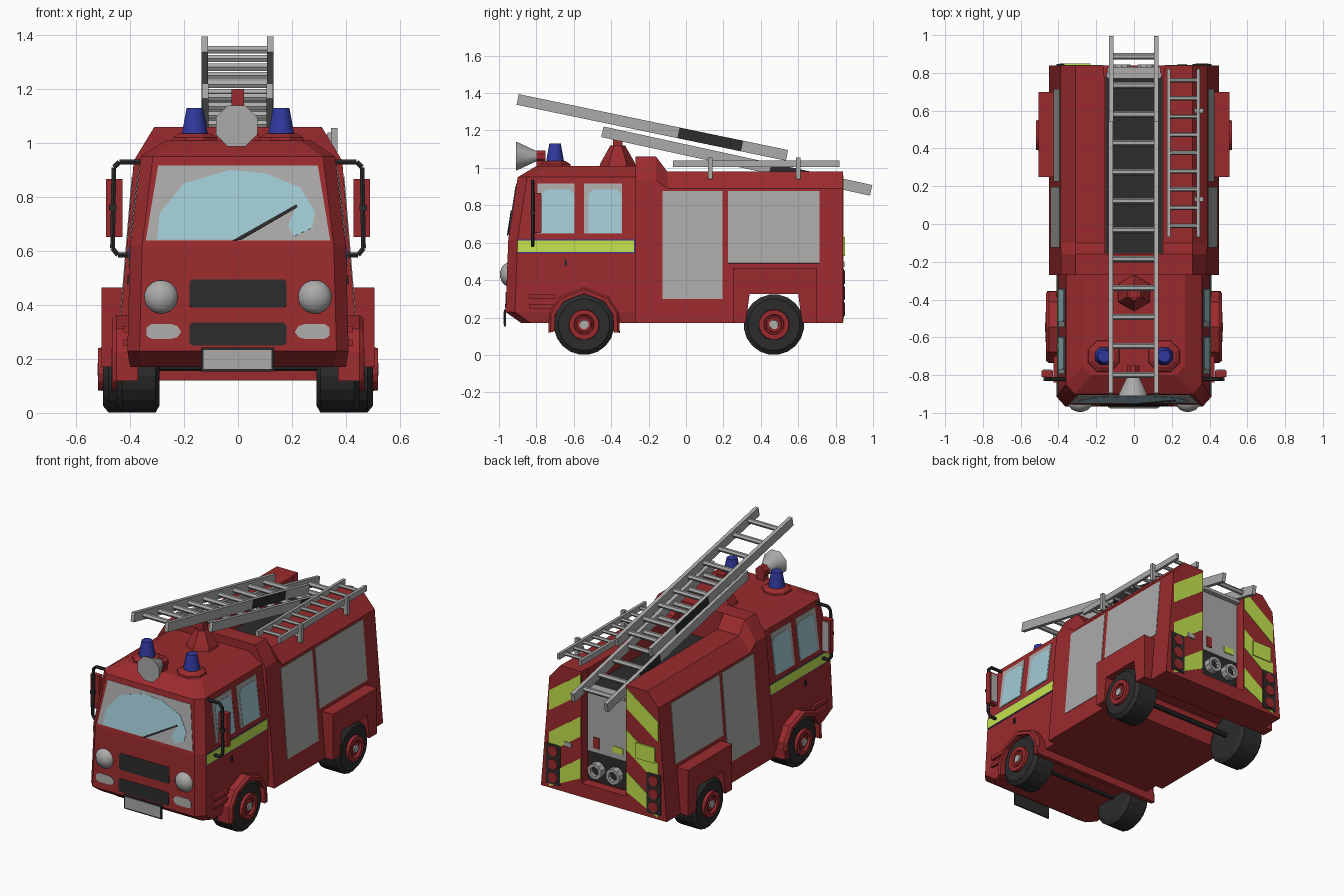
import bpy, bmesh, math
from mathutils import Vector

if "Cube" in bpy.data.objects:
    bpy.data.objects.remove(bpy.data.objects["Cube"])

def material(name, rgb):
    m = bpy.data.materials.new(name)
    m.diffuse_color = (*rgb, 1)
    m.use_nodes = True
    m.node_tree.nodes["Principled BSDF"].inputs["Base Color"].default_value = m.diffuse_color
    return m

RED = material("red paint", (.33, .024, .027))
GREY = material("light grey metal", (.41, .405, .40))
BLACK = material("black rubber", (.025, .025, .025))
GLASS = material("pale blue glass", (.36, .60, .67))
LIME = material("lime yellow", (.55, .77, .075))
BLUE = material("deep blue", (.03, .04, .34))

def finish(name, bm, mat, smooth=False):
    bmesh.ops.recalc_face_normals(bm, faces=bm.faces)
    me = bpy.data.meshes.new(name)
    bm.to_mesh(me)
    bm.free()
    me.materials.append(mat)
    ob = bpy.data.objects.new(name, me)
    bpy.context.collection.objects.link(ob)
    if smooth:
        for p in me.polygons:
            p.use_smooth = True
        me.set_sharp_from_angle(angle=math.radians(48))
    return ob

def loft(name, rings, mat, smooth=False):
    bm = bmesh.new()
    vs = [[bm.verts.new(p) for p in r] for r in rings]
    n = len(vs[0])
    for a, b in zip(vs, vs[1:]):
        for i in range(n):
            bm.faces.new((a[i], a[(i+1) % n], b[(i+1) % n], b[i]))
    bm.faces.new(vs[0])
    bm.faces.new(vs[-1])
    return finish(name, bm, mat, smooth)

def box(name, x, y, z, mat):
    return loft(name, [[(x[0], y[0], k), (x[1], y[0], k), (x[1], y[1], k), (x[0], y[1], k)] for k in z], mat)

def lathe(name, axis, c, profile, mat, n=16, smooth=False):
    """profile: (distance along axis, radius) pairs"""
    rings = []
    for d, r in profile:
        ring = []
        for i in range(n):
            a = 2*math.pi*(i+.5)/n
            u, v = r*math.cos(a), r*math.sin(a)
            ring.append(Vector(c) + Vector({'X': (d, u, v), 'Y': (u, d, v), 'Z': (u, v, d)}[axis]))
        rings.append(ring)
    return loft(name, rings, mat, smooth)

def rod(name, a, b, r, mat, n=8):
    a, b = Vector(a), Vector(b)
    q = (b-a).to_track_quat('Z', 'Y')
    circ = [q @ Vector((r*math.cos(2*math.pi*i/n), r*math.sin(2*math.pi*i/n), 0)) for i in range(n)]
    return loft(name, [[p+c for c in circ] for p in (a, b)], mat)

def plate(name, pts, mat, lift=0.0, t=.006):
    """thin flat panel lying on a surface, lifted outward"""
    pts = [Vector(p) for p in pts]
    n = sum(((pts[i]-pts[0]).cross(pts[i+1]-pts[0]) for i in range(1, len(pts)-1)), Vector()).normalized()
    if n.dot(sum(pts, Vector())/len(pts) - Vector((0, 0, .5))) < 0:
        n = -n
    return loft(name, [[p+n*(lift+h) for p in pts] for h in (-t/2, t/2)], mat)

def cut(ob, cutter):
    m = ob.modifiers.new("cut", 'BOOLEAN')
    m.operation, m.object, m.solver = 'DIFFERENCE', cutter, 'EXACT'
    bpy.context.view_layer.objects.active = ob
    bpy.ops.object.modifier_apply(modifier="cut")

def interp(table, z, col):
    for a, b in zip(table, table[1:]):
        if z <= b[0]:
            break
    return a[col] + (b[col]-a[col])*(z-a[0])/(b[0]-a[0])

# Cab: stacked outlines (height, half width, front y)
CAB = [(.17, .40, -.88), (.23, .41, -.965), (.62, .40, -.95), (.95, .36, -.90), (1.01, .27, -.80)]
loft("cab", [[(-w, -.26, z), (-w, f+.05, z), (-w+.045, f, z), (w-.045, f, z), (w, f+.05, z), (w, -.26, z)]
             for z, w, f in CAB], RED)

# Rear body: cross sections along y, with raised front hump
BODY = [(.17, .45), (.89, .39)]
def section(y, zs, xs, zt):
    half = [(.45, .17), (xs, zs), (.31, zt)]
    return [(x, y, z) for x, z in half] + [(-x, y, z) for x, z in reversed(half)]
body = loft("rear_body", [section(-.27, .935, .386, 1.06), section(-.16, .935, .386, 1.06),
                          section(-.10, .89, .39, .98), section(.84, .89, .39, .98)], RED)
well = loft("wheel_well_cutter", [[(x, .31, .1), (x, .34, .325), (x, .60, .325), (x, .63, .1)] for x in (-.7, .7)], RED)
trough = box("trough_cutter", (-.155, .155), (-.16, .9), (.86, 1.3), RED)
recess = box("recess_cutter", (-.16, .16), (.78, .9), (.26, 1.3), RED)
for c in (well, trough, recess):
    cut(body, c)

# Wheel arch boxes
for s in (1, -1):
    cut(box("rear_wheel_box", sorted((s*.40, s*.505)), (.25, .70), (.17, .465), RED), well)
for c in (well, trough, recess):
    bpy.data.objects.remove(c)

# Roof trough and rear equipment bay
box("trough_floor", (-.15, .15), (-.155, .78), (.86, .867), BLACK)
box("bay_panel", (-.145, .145), (.775, .80), (.46, .885), GREY)
box("bay_lower_panel", (-.145, .145), (.775, .79), (.27, .46), BLACK)
box("bay_top_lip", (-.14, .14), (.77, .83), (.865, .885), GREY)
box("bay_red_label", (.06, .10), (.80, .806), (.49, .56), RED)
box("bay_lime_label", (-.11, -.04), (.80, .806), (.50, .54), LIME)
for x in (-.065, .065):
    lathe("hose_outlet", 'Y', (x, 0, .36), [(.78, .03), (.80, .03), (.80, .05), (.845, .05), (.845, .03), (.82, .028)], GREY, 10)
    lathe("hose_outlet_core", 'Y', (x, 0, .36), [(.81, .027), (.826, .027)], BLACK, 10)

# Front details
def front(name, pts, mat, lift=0.0):
    return plate(name, [(x, interp(CAB, z, 2), z) for x, z in pts], mat, lift)
front("windscreen", [(-.342, .638), (.342, .638), (.296, .916), (-.296, .916)], GREY)
front("windscreen_swept_glass", [(-.30, .642), (-.29, .74), (-.20, .85), (-.03, .90), (.10, .888), (.23, .835),
      (.285, .745), (.275, .685), (.21, .655), (.185, .69), (.215, .765), (0, .642)], GLASS, .002)
front("wiper", [(-.02, .638), (.01, .64), (.22, .762), (.217, .772)], BLACK, .007)
for a, b in ((.39, .495), (.25, .335)):
    front("grille", [(-.18, a+.01), (-.17, a), (.17, a), (.18, a+.01), (.18, b-.01), (.17, b), (-.17, b), (-.18, b-.01)], BLACK)
box("number_plate_frame", (-.137, .134), (-.972, -.962), (.153, .243), BLACK)
box("number_plate", (-.127, .124), (-.976, -.972), (.163, .233), GREY)
for s in (1, -1):
    lathe("headlight", 'Y', (s*.285, 0, .43), [(-.94, .064), (-.962, .062), (-.982, .045), (-.993, .02), (-.995, .004)], GREY, 16, True)
    front("indicator", [(s*x, z) for x, z in ((.21, .30), (.225, .28), (.25, .274), (.32, .274), (.34, .285),
          (.34, .315), (.32, .33), (.25, .33), (.225, .322))], GREY)

# Cab and body side details
def side(name, s, pts, mat, table=CAB, lift=0.0):
    return plate(name, [(s*interp(table, z, 1), y, z) for y, z in pts], mat, lift)
def rect(y0, y1, z0, z1):
    return [(y0, z0), (y1, z0), (y1, z1), (y0, z1)]
for s in (1, -1):
    for y0, y1 in ((-.795, -.595), (-.545, -.342)):
        side("side_window", s, rect(y0, y1, .648, .915), GREY)
        side("side_window_glass", s, [(y0+.025, .652), (y1-.004, .652), (y1-.004, .86), (y1-.03, .885),
             (y0+.05, .885), (y0+.025, .86)], GLASS, lift=.002)
    side("stripe_border", s, rect(-.90, -.272, .544, .616), BLUE)
    side("side_stripe", s, rect(-.90, -.278, .549, .612), LIME, lift=.002)
    side("door_handle", s, rect(-.65, -.635, .475, .51), BLACK, lift=.004)
    side("tall_shutter", s, rect(-.125, .195, .30, .875), GREY, BODY)
    side("wide_shutter", s, rect(.225, .715, .49, .875), GREY, BODY)
    for z in (.26, .31):
        box("cab_step", sorted((s*.40, s*.425)), (-.84, -.70), (z-.012, z+.012), RED)

# Wheels, axles, front mudguards
for y, xi, xo in ((-.545, .29, .45), (.47, .33, .50)):
    rod("axle", (-xi, y, .172), (xi, y, .172), .016, BLACK)
    for s in (1, -1):
        c = (0, y, .162)
        lathe("tyre", 'X', c, [(s*xi, .135), (s*(xi+.015), .162), (s*(xo-.02), .162), (s*xo, .138), (s*xo, .08)], BLACK, 20)
        lathe("wheel_rim", 'X', c, [(s*(xo-.02), .085), (s*(xo+.018), .08), (s*(xo+.018), .055), (s*(xo+.004), .05)], RED, 16)
        lathe("wheel_hub", 'X', c, [(s*xo, .045), (s*(xo+.012), .04)], RED, 10)
        lathe("hub_cap", 'X', c, [(s*xo, .027), (s*(xo+.02), .025)], GREY, 8)
for s in (1, -1):
    rings = []
    for a in (-14, 18, 48, 90, 132, 162, 194):
        u, v = math.cos(math.radians(a)), math.sin(math.radians(a))
        rings.append([(s*x, -.545+r*u, .165+r*v) for x, r in ((.37, .163), (.37, .197), (.45, .197), (.465, .185), (.465, .163))])
    loft("front_mudguard", rings, RED)
box("mudguard_crossbar", (-.46, .46), (-.385, -.355), (.12, .175), RED)

# Mirrors on tubular frames
for s in (1, -1):
    path = [(.35, .93), (.44, .93), (.46, .91), (.465, .61), (.445, .585), (.39, .585)]
    for (x0, z0), (x1, z1) in zip(path, path[1:]):
        rod("mirror_frame", (s*x0, -.82, z0), (s*x1, -.82, z1), .01, BLACK, 6)
    box("mirror_clamp", sorted((s*.45, s*.478)), (-.832, -.79), (.75, .77), BLACK)
    box("mirror", sorted((s*.428, s*.49)), (-.81, -.775), (.652, .866), RED)
    box("mirror_glass", sorted((s*.436, s*.482)), (-.777, -.77), (.665, .853), GREY)

# Beacons, roof lamp, ladder rest
for s in (1, -1):
    lathe("beacon_base", 'Z', (s*.16, -.70, 0), [(1.0, .092), (1.02, .088), (1.036, .062)], RED, 8)
    lathe("beacon", 'Z', (s*.16, -.70, 0), [(1.03, .052), (1.045, .05), (1.13, .033)], BLUE, 8, True)
lathe("roof_lamp", 'Y', (-.005, 0, 1.063), [(-.91, .083), (-.895, .078), (-.80, .03), (-.775, .025)], GREY, 8, True)
lathe("roof_lamp_mount", 'Y', (-.005, 0, 1.06), [(-.80, .036), (-.75, .036)], RED, 8)
box("roof_lamp_foot", (-.03, .02), (-.80, -.75), (1.0, 1.05), RED)
lathe("ladder_rest_base", 'Z', (0, -.365, 0), [(1.0, .10), (1.03, .09), (1.11, .045), (1.12, .04)], RED, 6)
box("ladder_rest_post", (-.025, .022), (-.39, -.34), (1.1, 1.2), RED)

# Ladders: the stretch of rail between the breaks is black outside and below
def ladder(name, a, b, xs, w, h, breaks, rungs, r):
    zat = lambda y: a[1] + (b[1]-a[1])*(y-a[0])/(b[0]-a[0])
    d = Vector((0, b[0]-a[0], b[1]-a[1])).normalized()
    up = Vector((0, -d.z, d.y))*h/2
    ys = [a[0], *breaks, b[0]]
    for x in xs:
        for i, seg in enumerate(zip(ys, ys[1:])):
            rail = loft(name+"_rail", [[Vector((x+o, y, zat(y)))+k*up for o, k in ((-w, -1), (w, -1), (w, 1), (-w, 1))]
                                       for y in seg], GREY)
            rail.data.materials.append(BLACK)
            for p in rail.data.polygons:
                p.material_index = int(i % 2 and (p.normal.z < -.5 or p.normal.x*x > .05))
    for y in rungs:
        rod(name+"_rung", (xs[0], y, zat(y)), (xs[1], y, zat(y)), r, GREY, 6)
ladder("upper_ladder", (-.90, 1.366), (.54, 1.067), (-.123, .119), .012, .058, (-.04, .30),
       [-.80+.1535*i for i in range(9)], .016)
ladder("lower_ladder", (-.447, 1.193), (.99, .88), (-.121, .117), .012, .058, (.45, .66),
       [-.34+.1535*i for i in range(9)], .016)
ladder("side_ladder", (-.07, 1.022), (.82, 1.022), (.185, .34), .009, .036, (),
       [-.01+.0965*i for i in range(9)], .012)
for y in (.13, .60):
    box("side_ladder_bracket", (.345, .368), (y-.012, y+.012), (.94, 1.055), GREY)
    box("side_ladder_bearer", (.32, .365), (y-.012, y+.012), (.975, 1.005), GREY)

# Rear markings and lights
for s in (1, -1):
    for z in (.83, .56, .29):
        plate("rear_stripe", [(s*x, .84, max(k, .18)) for x, k in
              ((.165, z), (.39, z-.16), (.39, z-.03), (.165, z+.13))], LIME)
    box("rear_light_panel", sorted((s*.31, s*.41)), (.83, .846), (.20, .46), BLACK)
    for z in (.245, .33, .415):
        lathe("rear_light", 'Y', (s*.36, 0, z), [(.84, .038), (.851, .034)], RED, 10)
box("rear_lime_box", (-.37, -.23), (.835, .85), (.53, .63), LIME)
box("rear_catch", (.23, .28), (.835, .848), (.47, .50), GREY)
